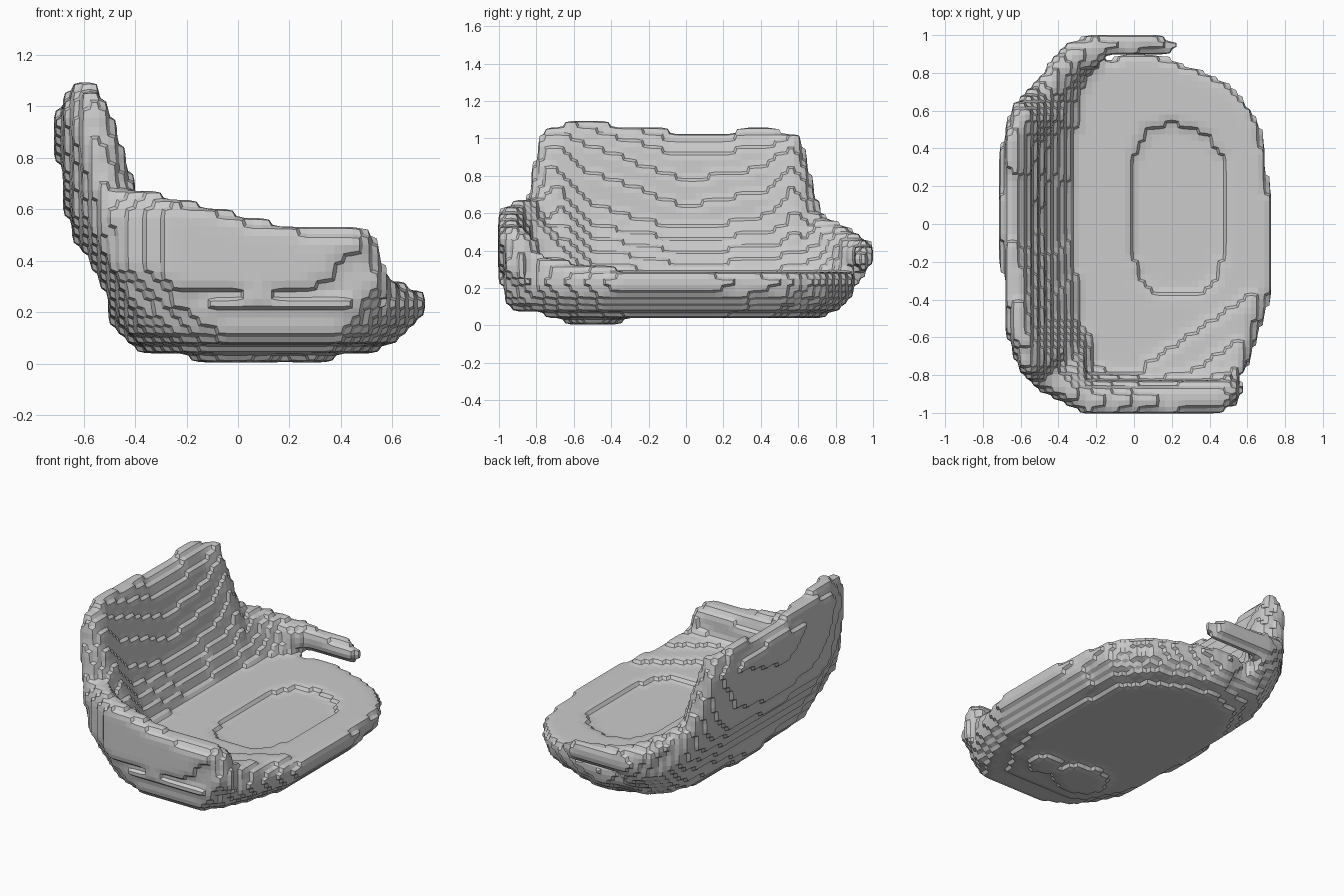
import bpy, bmesh
from math import cos, sin, pi
from mathutils import Vector

cube = bpy.data.objects.get("Cube")
if cube:
    bpy.data.objects.remove(cube)

bm = bmesh.new()


def loft(rings):
    """Skin a row of equal-length closed rings and cap both ends."""
    rows = [[bm.verts.new(p) for p in ring] for ring in rings]
    n = len(rows[0])
    for a, b in zip(rows, rows[1:]):
        for i in range(n):
            j = (i + 1) % n
            bm.faces.new((a[i], a[j], b[j], b[i]))
    bm.faces.new(rows[0][::-1])
    bm.faces.new(rows[-1])


# Seat pan: one plan outline, scaled per level, ending in the sunken pad
outline = [(.73, -.4), (.73, .15), (.67, .55), (.5, .76), (.2, .88), (0, .92),
           (-.3, .82), (-.47, .55), (-.52, 0), (-.47, -.55), (-.3, -.9),
           (-.1, -.99), (.45, -.99), (.61, -.75)]
levels = [(.03, .66, .7, .05, .02), (.09, .85, .92, .08, -.04),
          (.16, .96, .98, .08, -.04), (.24, 1, 1, .08, -.03),
          (.285, .95, .97, .08, -.03), (.285, .42, .49, .22, .08),
          (.245, .4, .47, .22, .08)]
loft([[(cx + (x - .08) * sx, cy + (y + .03) * sy, z) for x, y in outline]
      for z, sx, sy, cx, cy in levels])

# Raised seat corner blending into the front arm
loft([[(.7, -.2, .2), (-.05, -.78, .2), (.5, -.88, .2), (.6, -.75, .2)],
      [(.68, -.25, .29), (-.05, -.74, .29), (.52, -.88, .38),
       (.6, -.74, .34)]])

# Wrap-around wall: outer foot, outer middle, top, inward direction, bulk
stations = [
    ((.52, -.8), (.6, -.85), (.56, -.9, .47), (-.4, 1), .1),
    ((.45, -.88), (.53, -.97), (.48, -.97, .54), (-.2, 1), .18),
    ((.1, -.92), (.1, -1.01), (.1, -.99, .55), (0, 1), .2),
    ((-.2, -.9), (-.27, -1.01), (-.25, -.99, .65), (.1, 1), .22),
    ((-.36, -.75), (-.49, -.87), (-.5, -.85, .68), (.7, .7), .33),
    ((-.42, -.6), (-.58, -.74), (-.6, -.79, 1.04), (1, .4), .25),
    ((-.42, -.5), (-.65, -.52), (-.66, -.58, 1.1), (1, .1), .22),
    ((-.42, 0), (-.66, 0), (-.71, 0, 1.03), (1, 0), .2),
    ((-.42, .4), (-.65, .4), (-.69, .47, 1.05), (1, -.1), .21),
    ((-.42, .55), (-.61, .6), (-.63, .63, 1.01), (1, -.4), .21),
    ((-.38, .7), (-.5, .75), (-.52, .74, .6), (.7, -.7), .25),
    ((-.3, .78), (-.37, .92), (-.35, .94, .5), (.5, -.8), .2),
    ((-.14, .82), (-.18, .97), (-.18, 1, .46), (.1, -1), .13),
]
sections = []
for foot, mid, top, inward, bulk in stations:
    n = Vector((*inward, 0)).normalized()
    top = Vector(top)
    mid = Vector((*mid, .12 + .45 * (top.z - .12)))
    foot = Vector((*foot, .1))
    shoulder = mid.lerp(top, .75) - n * .02
    sections.append([foot, mid, shoulder, top + n * .02, top + n * .09,
                     shoulder + n * .16, mid + n * bulk, foot + n * bulk])
loft(sections)

# Thin rear arm reaching forward from the wall
arm = [(-.3, .93, .38, .08), (-.1, .955, .37, .08), (.1, .955, .36, .07),
       (.22, .94, .35, .045)]
loft([[(x, y + .75 * r * cos(k * pi / 4), z + r * sin(k * pi / 4))
       for k in range(8)] for x, y, z, r in arm])

# Low feet under the pan
for x, y, rx, ry in ((0, -.5, .18, .15), (.28, -.5, .09, .1)):
    loft([[(x + rx * cos(k * pi / 4), y + ry * sin(k * pi / 4), z)
           for k in range(8)] for z in (0, .08)])

bmesh.ops.recalc_face_normals(bm, faces=bm.faces)
mesh = bpy.data.meshes.new("seat_shell")
bm.to_mesh(mesh)
bm.free()
shell = bpy.data.objects.new("seat_shell", mesh)
bpy.context.collection.objects.link(shell)

# Fuse the parts, then terrace the surface into softened steps
fuse = shell.modifiers.new("fuse", 'REMESH')
fuse.mode = 'VOXEL'
fuse.voxel_size = .015
steps = shell.modifiers.new("steps", 'REMESH')
steps.mode = 'BLOCKS'
steps.octree_depth = 6
steps.scale = .9
steps.use_remove_disconnected = False
soften = shell.modifiers.new("soften", 'SMOOTH')
soften.factor = .5
soften.iterations = 5
